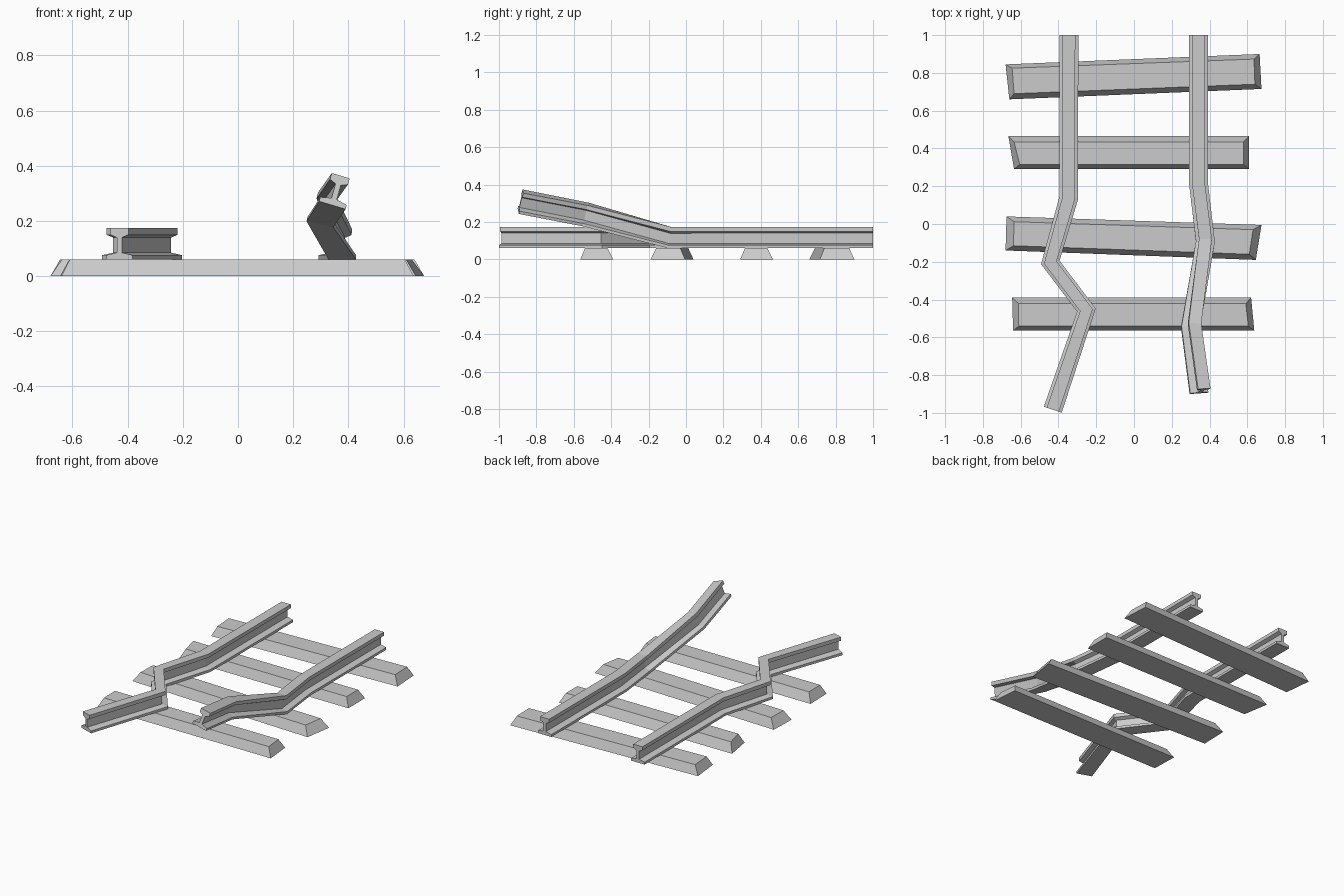
import bpy, bmesh
from math import radians, cos, sin
from mathutils import Vector

if "Cube" in bpy.data.objects:
    bpy.data.objects.remove(bpy.data.objects["Cube"])

UP = Vector((0, 0, 1))


def make_object(name, rings):
    """Skin a list of closed rings and cap both ends."""
    bm = bmesh.new()
    vr = [[bm.verts.new(p) for p in ring] for ring in rings]
    n = len(vr[0])
    for a, b in zip(vr, vr[1:]):
        for i in range(n):
            j = (i + 1) % n
            bm.faces.new((a[i], a[j], b[j], b[i]))
    bm.faces.new(vr[0][::-1])
    bm.faces.new(vr[-1])
    bmesh.ops.recalc_face_normals(bm, faces=bm.faces)
    mesh = bpy.data.meshes.new(name)
    bm.to_mesh(mesh)
    bm.free()
    obj = bpy.data.objects.new(name, mesh)
    bpy.context.collection.objects.link(obj)
    return obj


# Rail cross-section: wide foot, thin web, narrower head
HALF = [(0.05, 0), (0.05, 0.016), (0.010, 0.025),
        (0.010, 0.080), (0.034, 0.090), (0.034, 0.114)]
PROFILE = HALF + [(-x, z) for x, z in reversed(HALF)]


def rail(name, path):
    """path: (x, y, z, roll in degrees), from back to front."""
    pts = [Vector(p[:3]) for p in path]
    dirs = [(b - a).normalized() for a, b in zip(pts, pts[1:])]
    rings = []
    for i, p in enumerate(pts):
        t = (dirs[max(i - 1, 0)] + dirs[min(i, len(dirs) - 1)]).normalized()
        side = UP.cross(t).normalized()
        up = t.cross(side)
        r = radians(path[i][3])
        s = side * cos(r) - up * sin(r)
        u = side * sin(r) + up * cos(r)
        rings.append([p + s * x + u * z for x, z in PROFILE])
    return make_object(name, rings)


# Left rail: kinked sideways, flat on the sleepers
rail("left_rail", [(-0.345, 1.0, 0.06, 0), (-0.345, 0.14, 0.06, 0),
                   (-0.443, -0.203, 0.06, 0), (-0.252, -0.456, 0.06, 0),
                   (-0.43, -0.983, 0.06, 0)])
# Right rail: front end bent up and twisted
rail("right_rail", [(0.342, 1.0, 0.06, 0), (0.342, 0.21, 0.06, 0),
                    (0.378, -0.095, 0.06, 0), (0.297, -0.55, 0.188, 13),
                    (0.342, -0.897, 0.257, 17)])

# Sleepers: uneven tapered beams, base corners then top corners
SLEEPERS = [
    ([(-0.68, 0.845), (0.665, 0.90), (0.675, 0.715), (-0.66, 0.66)],
     [(-0.645, 0.825), (0.635, 0.873), (0.64, 0.74), (-0.635, 0.69)]),
    ([(-0.665, 0.465), (0.61, 0.465), (0.61, 0.29), (-0.635, 0.29)],
     [(-0.635, 0.435), (0.58, 0.435), (0.58, 0.315), (-0.605, 0.315)]),
    ([(-0.675, 0.04), (0.675, -0.005), (0.645, -0.19), (-0.68, -0.14)],
     [(-0.635, 0.012), (0.63, -0.03), (0.61, -0.16), (-0.638, -0.115)]),
    ([(-0.645, -0.39), (0.62, -0.39), (0.637, -0.565), (-0.64, -0.565)],
     [(-0.612, -0.42), (0.592, -0.42), (0.605, -0.54), (-0.61, -0.54)]),
]
for i, (base, top) in enumerate(SLEEPERS, 1):
    make_object(f"sleeper_{i}", [[(x, y, 0) for x, y in base],
                                 [(x, y, 0.06) for x, y in top]])
